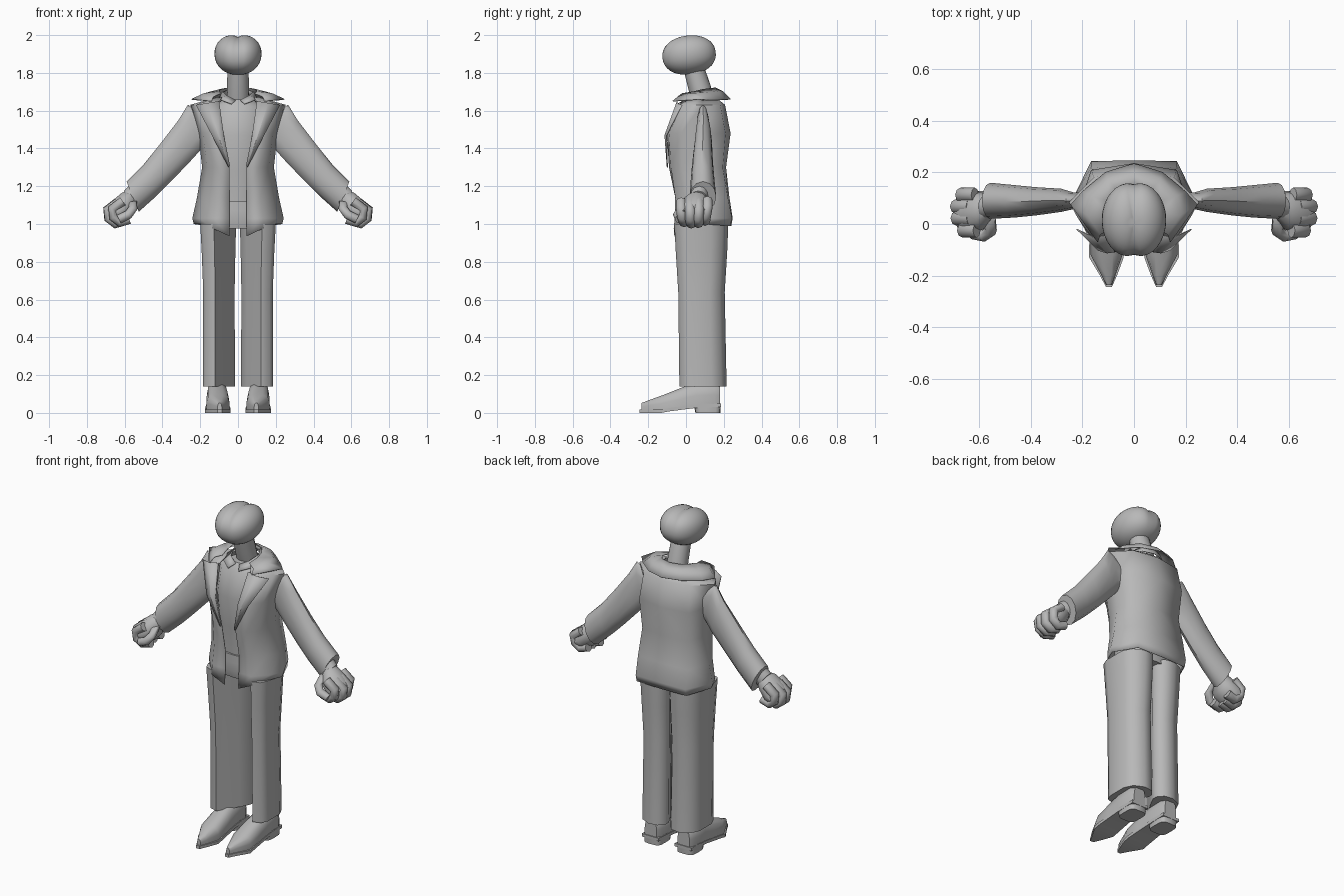
import bpy, bmesh, math
from mathutils import Vector, Matrix

grey = bpy.data.materials.new("plain_grey")
grey.diffuse_color = (0.48, 0.48, 0.48, 1)


def finish(name, bm, mirror=False, thick=0, angle=40):
    """Turn a bmesh into a shaded object, optionally mirrored and thickened."""
    bmesh.ops.recalc_face_normals(bm, faces=bm.faces)
    me = bpy.data.meshes.new(name)
    bm.to_mesh(me)
    bm.free()
    me.materials.append(grey)
    ob = bpy.data.objects.new(name, me)
    bpy.context.collection.objects.link(ob)
    bpy.ops.object.select_all(action='DESELECT')
    ob.select_set(True)
    bpy.context.view_layer.objects.active = ob
    bpy.ops.object.shade_smooth_by_angle(angle=math.radians(angle))
    if mirror:
        m = ob.modifiers.new("mirror", 'MIRROR')
        m.use_clip = True
    if thick:
        s = ob.modifiers.new("thickness", 'SOLIDIFY')
        s.thickness = thick
        s.offset = 0
    return ob


def loft(name, rings, closed=True, mirror=False, thick=0, angle=40):
    """Skin a list of equal-length point rings; closed rings get end caps."""
    bm = bmesh.new()
    vs = [[bm.verts.new(p) for p in r] for r in rings]
    n = len(rings[0])
    for a, b in zip(vs, vs[1:]):
        for i in range(n if closed else n - 1):
            j = (i + 1) % n
            bm.faces.new((a[i], a[j], b[j], b[i]))
    if closed:
        bm.faces.new(vs[0])
        bm.faces.new(vs[-1])
    return finish(name, bm, mirror, thick, angle)


def power(v, p):
    return math.copysign(abs(v) ** p, v)


def oval(x0, x1, y0, y1, z, n=16, p=1.0, tilt=0):
    """Horizontal rounded ring filling a box; p below 1 makes it squarer."""
    pts = []
    for i in range(n):
        a = 2 * math.pi * i / n
        c, s = power(math.cos(a), p), power(math.sin(a), p)
        pts.append(((x0 + x1) / 2 + c * (x1 - x0) / 2,
                    (y0 + y1) / 2 + s * (y1 - y0) / 2, z + tilt * s))
    return pts


def limb_ring(top, bottom, y, w, n=12):
    """Ring across a sideways limb, from its top (x, z) to its bottom (x, z)."""
    t, b = Vector((top[0], 0, top[1])), Vector((bottom[0], 0, bottom[1]))
    c, h = (t + b) / 2 + Vector((0, y, 0)), (t - b) / 2
    return [c + h * math.cos(2 * math.pi * i / n)
            + Vector((0, w * math.sin(2 * math.pi * i / n), 0)) for i in range(n)]


def finger(name, path, r, w):
    """Tube along (x, y, z) points with its bends in the x-z plane."""
    rings = []
    for i, (x, y, z) in enumerate(path):
        a, b = path[max(i - 1, 0)], path[min(i + 1, len(path) - 1)]
        d = Vector((b[0] - a[0], b[2] - a[2])).normalized() * r
        rings.append(limb_ring((x - d.y, z + d.x), (x + d.y, z - d.x), y, w, 8))
    loft(name, rings, mirror=True, angle=60)


# head: flattened ball with a cleft running over the top and front
bm = bmesh.new()
bmesh.ops.create_uvsphere(bm, u_segments=32, v_segments=18, radius=1)
for v in bm.verts:
    x, y, z = v.co
    dip = 1 - 0.15 * math.exp(-abs(x) / 0.17) * max(0, min(1, 0.7 + z))
    v.co = (power(x, .9) * 0.125 * (1 - 0.06 * max(0, -z)),
            y * 0.148 * (1 + (dip - 1) * .7), power(z, .88) * 0.107 * dip)
bmesh.ops.rotate(bm, verts=bm.verts, matrix=Matrix.Rotation(math.radians(7), 3, 'X'))
bmesh.ops.translate(bm, verts=bm.verts, vec=(0, 0.016, 1.898))
finish("head", bm, angle=60)

# neck leaning forward
loft("neck", [oval(-.062, .062, .045, .155, 1.62), oval(-.058, .058, .015, .13, 1.72, tilt=.015),
              oval(-.056, .056, -.01, .095, 1.82, tilt=.015)])

# shirt front, belt and hips under the jacket
loft("shirt", [oval(-.15, .15, -.035, .18, 1.09), oval(-.15, .15, -.045, .17, 1.28),
               oval(-.16, .16, -.07, .18, 1.47), oval(-.15, .15, -.035, .17, 1.62),
               oval(-.075, .075, .0, .15, 1.66)])
loft("belt", [oval(-.16, .16, -.046, .19, 1.075, p=.75), oval(-.155, .155, -.046, .19, 1.12, p=.75)])
loft("hips", [oval(-.16, .16, -.03, .20, .975, p=.75), oval(-.17, .17, -.042, .20, 1.02, p=.75),
              oval(-.16, .16, -.04, .19, 1.08, p=.75)])

# shirt collar: two flat wings around the neck
loft("shirt_collar", [
    [(.012, -.005, 1.655), (.06, .02, 1.68), (.08, .08, 1.70), (.05, .145, 1.71), (0, .16, 1.71)],
    [(.035, -.045, 1.635), (.09, -.01, 1.655), (.10, .08, 1.668), (.07, .155, 1.67), (0, .175, 1.67)]],
    closed=False, mirror=True, thick=.004)

# jacket: half shell from front opening round to back centre
hem_drop = (-.085, -.045, -.02, -.02, -.03, -.03)
rows = [
    (1.02, [(.045, -.062), (.13, -.063), (.20, .015), (.232, .09), (.165, .232), (0, .238)]),
    (1.03, [(.045, -.055), (.13, -.058), (.205, .02), (.24, .09), (.165, .242), (0, .245)]),
    (1.14, [(.045, -.055), (.12, -.055), (.182, .01), (.215, .09), (.165, .22), (0, .228)]),
    (1.30, [(.045, -.088), (.11, -.078), (.16, -.02), (.188, .08), (.155, .193), (0, .21)]),
    (1.48, [(.075, -.10), (.135, -.088), (.185, -.025), (.208, .08), (.165, .208), (0, .234)]),
    (1.63, [(.11, -.035), (.16, -.02), (.22, .03), (.25, .085), (.155, .18), (0, .205)]),
    (1.67, [(.085, .0), (.095, .03), (.11, .055), (.11, .09), (.08, .14), (0, .155)])]
shell = [[(x, y, z + (hem_drop[i] if k == 0 else 0)) for i, (x, y) in enumerate(r)]
         for k, (z, r) in enumerate(rows)]
loft("jacket", shell, closed=False, mirror=True, thick=.004, angle=65)

# lapels folded back from the opening
loft("lapel", [
    [(.10, -.045, 1.65), (.16, -.05, 1.64), (.222, -.02, 1.63)],
    [(.075, -.108, 1.47), (.105, -.112, 1.47), (.138, -.102, 1.47)],
    [(.043, -.098, 1.31), (.045, -.1, 1.305), (.05, -.098, 1.30)]],
    closed=False, mirror=True, thick=.004, angle=25)

# wide turned-down jacket collar with pointed shoulders
loft("jacket_collar", [
    [(.09, -.02, 1.69), (.10, .04, 1.70), (.095, .09, 1.712), (.065, .135, 1.718), (0, .155, 1.72)],
    [(.13, -.04, 1.675), (.18, .035, 1.69), (.16, .105, 1.695), (.10, .17, 1.70), (0, .195, 1.70)],
    [(.14, -.07, 1.65), (.245, .075, 1.66), (.20, .125, 1.655), (.11, .20, 1.658), (0, .234, 1.66)]],
    closed=False, mirror=True, thick=.005, angle=45)

# sleeves, hollowed along the top towards the elbow
loft("sleeve", [limb_ring((.20, 1.59), (.18, 1.42), .09, .03),
                limb_ring((.265, 1.632), (.20, 1.39), .09, .032),
                limb_ring((.315, 1.55), (.25, 1.335), .092, .045),
                limb_ring((.415, 1.42), (.35, 1.23), .088, .055),
                limb_ring((.50, 1.315), (.43, 1.15), .088, .063),
                limb_ring((.59, 1.225), (.525, 1.065), .09, .07)], mirror=True)

# cuffs and fists
loft("shirt_cuff", [limb_ring((.56, 1.22), (.51, 1.11), .075, .05),
                    limb_ring((.605, 1.175), (.55, 1.09), .065, .046)], mirror=True)
loft("palm", [limb_ring((.57, 1.18), (.535, 1.10), .065, .04),
              limb_ring((.615, 1.165), (.555, 1.055), .05, .07),
              limb_ring((.675, 1.115), (.59, 1.02), .047, .088),
              limb_ring((.70, 1.085), (.62, 1.01), .047, .082)], mirror=True)
for i, (y, dx, dz) in enumerate([(-.025, -.025, .005), (.022, 0, -.002),
                                 (.068, .002, 0), (.113, -.018, .012)]):
    finger("finger_%d" % (i + 1),
           [(.635 + dx, y, 1.115 + dz), (.69 + dx, y, 1.075 + dz),
            (.683 + dx, y * .9 + .003, 1.03 + dz), (.65 + dx, y * .8 + .01, 1.003 + dz),
            (.60 + dx, y * .8 + .01, 1.02 + dz)], .025, .028)
finger("thumb", [(.56, .02, 1.12), (.555, -.025, 1.085), (.58, -.045, 1.05),
                 (.63, -.035, 1.025)], .024, .024)

# trouser legs: creased in front, cut away on the inner front side
leg = [(.24, -1), (.8, -.88), (1, -.56), (1, .36), (.7, .78), (0, 1),
       (-.65, .94), (-1, .66), (-1, .42), (-.65, -.04), (-.08, -.64)]
loft("trouser_leg", [[(cx + u * hx, cy + v * hy, z) for u, v in leg] for cx, hx, cy, hy, z in
                     ((.101, .085, .09, .125, .14), (.101, .083, .082, .123, .64),
                      (.103, .089, .082, .136, .85), (.105, .095, .081, .143, 1.0))],
     mirror=True, angle=50)


def shoe_ring(y, x0, x1, z0, z1):
    """Upright cross-section of a shoe, flat below and rounded above."""
    c, h, d = (x0 + x1) / 2, (x1 - x0) / 2, z1 - z0
    return [(c + h * u, y, z0 + d * v) for u, v in
            ((-1, 0), (-1, .45), (-.85, .82), (-.4, 1), (.4, 1), (.85, .82), (1, .45), (1, 0))]


# pointed shoes, soles and heels
loft("shoe", [shoe_ring(-.236, .086, .108, .018, .052), shoe_ring(-.20, .072, .126, .018, .066),
              shoe_ring(-.12, .045, .168, .018, .095), shoe_ring(-.02, .048, .168, .025, .135),
              shoe_ring(.05, .055, .165, .035, .16), shoe_ring(.15, .055, .165, .045, .16),
              shoe_ring(.18, .07, .15, .045, .15)], mirror=True, angle=50)
loft("shoe_sole", [[(a, y, z), (b, y, z), (b, y, z + .018), (a, y, z + .018)] for y, a, b, z in
                   ((-.245, .086, .108, 0), (-.20, .066, .132, 0), (-.13, .040, .174, 0),
                    (-.09, .040, .174, .008), (.05, .05, .168, .026), (.185, .054, .166, .032))],
     mirror=True)
loft("shoe_heel", [oval(.054, .166, .05, .182, 0, 16, .5), oval(.053, .167, .04, .185, .05, 16, .5)],
     mirror=True)
